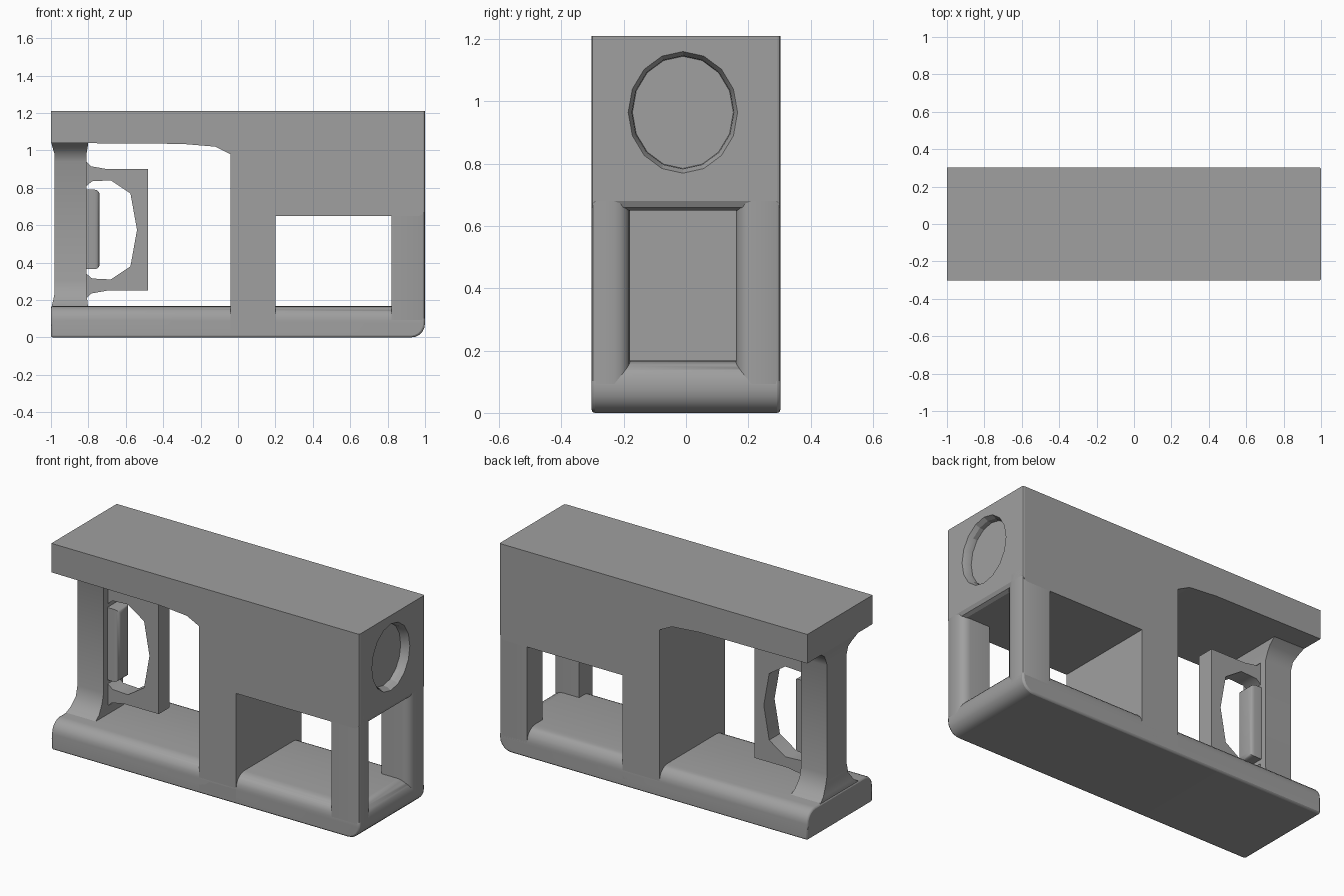
import bpy, bmesh, math

cube = bpy.data.objects.get("Cube")
if cube:
    bpy.data.objects.remove(cube, do_unlink=True)

grey = bpy.data.materials.new("plain grey")
grey.use_nodes = True
colour = (0.35, 0.35, 0.35, 1)
grey.diffuse_color = colour
grey.node_tree.nodes["Principled BSDF"].inputs["Base Color"].default_value = colour


def make(name, bm):
    bmesh.ops.recalc_face_normals(bm, faces=bm.faces)
    me = bpy.data.meshes.new(name)
    bm.to_mesh(me)
    bm.free()
    me.materials.append(grey)
    ob = bpy.data.objects.new(name, me)
    bpy.context.collection.objects.link(ob)
    return ob


def activate(ob):
    bpy.ops.object.select_all(action='DESELECT')
    ob.select_set(True)
    bpy.context.view_layer.objects.active = ob


def smooth(ob, degrees=30):
    activate(ob)
    bpy.ops.object.shade_smooth_by_angle(angle=math.radians(degrees))


def extrude(points, half):
    """Prism from an x-z outline, centred on y."""
    bm = bmesh.new()
    face = bm.faces.new([bm.verts.new((x, -half, z)) for x, z in points])
    new = bmesh.ops.extrude_face_region(bm, geom=[face])["geom"]
    for v in new:
        if isinstance(v, bmesh.types.BMVert):
            v.co.y = half
    return bm


def box(x0, x1, y0, y1, z0, z1):
    bm = bmesh.new()
    bmesh.ops.create_cube(bm, size=1)
    for v in bm.verts:
        v.co = (x0 if v.co.x < 0 else x1, y0 if v.co.y < 0 else y1, z0 if v.co.z < 0 else z1)
    return bm


def bevel(bm, rule, width, segments):
    """Round the edges whose midpoint satisfies the rule."""
    edges = [e for e in bm.edges if rule((e.verts[0].co + e.verts[1].co) / 2,
                                         e.verts[1].co - e.verts[0].co)]
    bmesh.ops.bevel(bm, geom=edges, offset=width, segments=segments,
                    profile=0.5, affect='EDGES', clamp_overlap=True)


def loft(rings):
    bm = bmesh.new()
    loops = [[bm.verts.new(p) for p in ring] for ring in rings]
    n = len(loops[0])
    for a, b in zip(loops, loops[1:]):
        for i in range(n):
            bm.faces.new((a[i], a[(i + 1) % n], b[(i + 1) % n], b[i]))
    bm.faces.new(loops[0])
    bm.faces.new(loops[-1])
    return bm


# Upper block with the long top slab and the dividing wall
bm = extrude([(-1, 1.21), (-1, 1.04), (-0.3, 1.035), (-0.12, 1.02), (-0.04, 0.98), (-0.04, 0.02),
              (0.2, 0.02), (0.2, 0.65), (0.97, 0.65), (0.99, 0.66), (1, 0.68), (1, 1.21)], 0.303)
bevel(bm, lambda m, d: m.x > 0.995 and abs(d.z) > 0.1, 0.015, 2)
body = make("upper_body", bm)

# Round recess in the end face
rings = []
for x, ry, rz in ((0.95, 0.162, 0.18), (0.975, 0.164, 0.182), (1.005, 0.178, 0.198), (1.05, 0.178, 0.198)):
    rings.append([(x, -0.01 + ry * math.cos(math.tau * i / 16), 0.965 + rz * math.sin(math.tau * i / 16))
                  for i in range(16)])
cutter = make("recess_cutter", loft(rings))
cutter.hide_render = True
mod = body.modifiers.new("recess", 'BOOLEAN')
mod.operation = 'DIFFERENCE'
mod.object = cutter
activate(body)
bpy.ops.object.modifier_apply(modifier=mod.name)
bpy.data.objects.remove(cutter, do_unlink=True)
smooth(body, 21)

# Base tray with rounded upper rim and rounded end
bm = box(-1, 1, -0.303, 0.303, 0, 0.168)
bevel(bm, lambda m, d: (m.z > 0.16 and m.x > -0.9) or (m.z < 0.01 and m.x > 0.9), 0.075, 5)
base = make("base", bm)
mod = base.modifiers.new("soft edges", 'BEVEL')
mod.width = 0.01
mod.segments = 2
mod.limit_method = 'ANGLE'
mod.angle_limit = math.radians(60)
smooth(base)

# Two corner posts beside the end opening
for name, y0, y1, inner in (("right_post", -0.303, -0.18, -0.18), ("left_post", 0.16, 0.303, 0.16)):
    bm = box(0.82, 1, y0, y1, 0.08, 0.72)
    bevel(bm, lambda m, d: abs(d.z) > 0.1 and m.x > 0.9 and abs(m.y - inner) < 0.01, 0.05, 4)
    bevel(bm, lambda m, d: abs(d.z) > 0.1 and m.x > 0.9 and abs(m.y) > 0.3, 0.015, 2)
    smooth(make(name, bm), 25)

# End column flaring into the base and the slab
sections = [(0.06, 0.3, -1, -0.8), (0.11, 0.28, -1, -0.8), (0.15, 0.2, -1, -0.8),
            (0.19, 0.14, -0.99, -0.805), (0.24, 0.105, -0.98, -0.81), (0.3, 0.09, -0.98, -0.81),
            (0.94, 0.09, -0.98, -0.81), (0.98, 0.105, -0.98, -0.81),
            (1.01, 0.13, -0.99, -0.805), (1.045, 0.18, -1, -0.8)]
smooth(make("end_column", loft([[(a, -w, z), (b, -w, z), (b, w, z), (a, w, z)]
                                for z, w, a, b in sections])), 40)

# Open bracket on the inner side of the column
upper = [(-0.83, 0.95), (-0.81, 0.94), (-0.785, 0.915), (-0.7, 0.9), (-0.48, 0.9)]
inner = [(-0.54, 0.575), (-0.575, 0.77), (-0.68, 0.84), (-0.78, 0.835), (-0.81, 0.81), (-0.83, 0.8)]


def flip(points):
    return [(x, 1.15 - z) for x, z in reversed(points)]


bracket = make("bracket", extrude(upper + flip(upper) + flip(inner[1:]) + inner, 0.05))
smooth(bracket, 40)

# Rounded grip plate inside the bracket
bm = box(-0.83, -0.74, -0.055, 0.055, 0.365, 0.79)
bevel(bm, lambda m, d: m.x > -0.75, 0.025, 3)
smooth(make("grip_plate", bm), 40)
